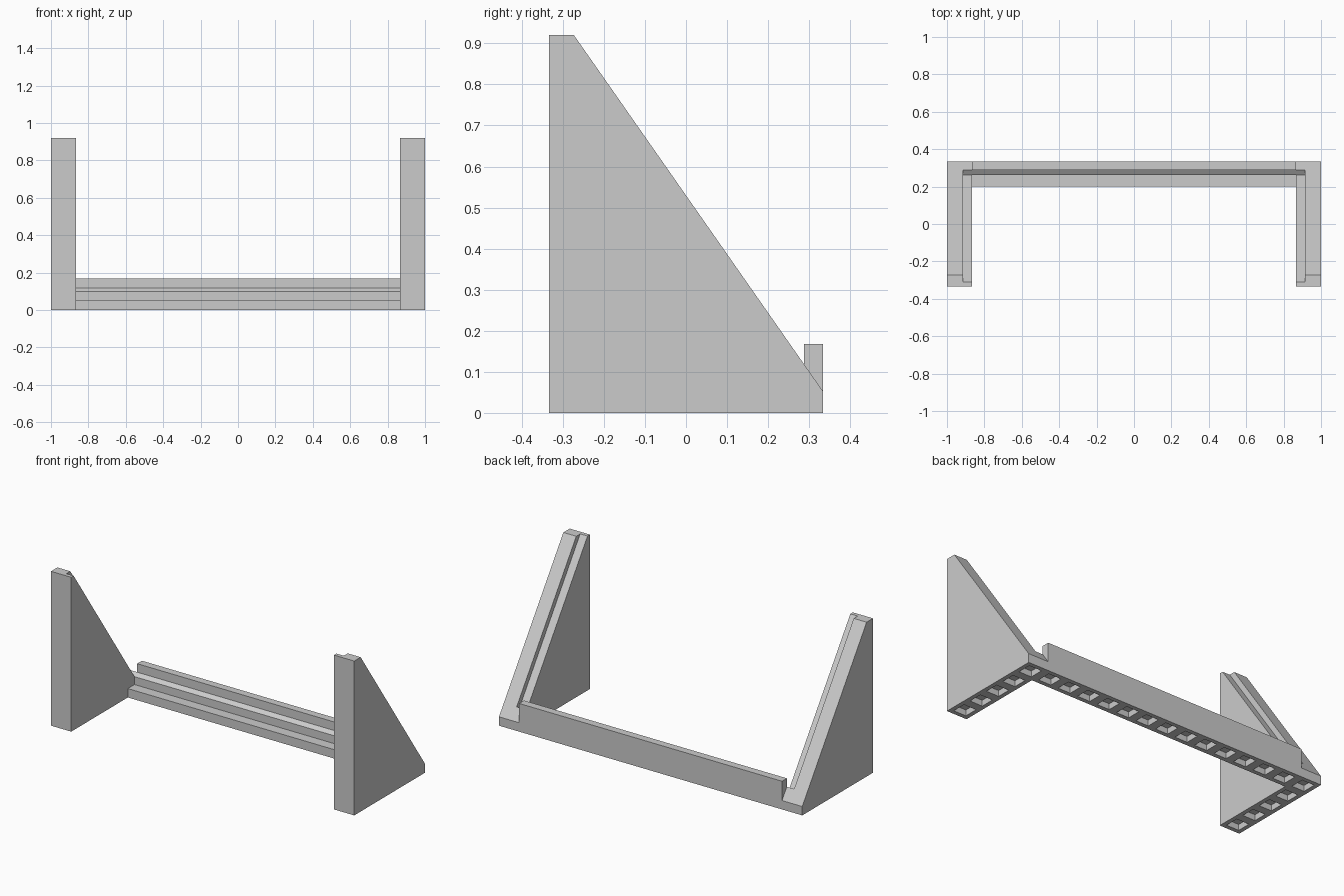
import bpy, bmesh
from mathutils import Vector

if "Cube" in bpy.data.objects:
    bpy.data.objects.remove(bpy.data.objects["Cube"], do_unlink=True)

CELL = 2 / 15            # pitch of the sockets and width of every rail
INNER = 1 - CELL         # inner face of the side supports
DEPTH = 2.5 * CELL       # half of the overall depth
TOP = 0.92
FOOT = 0.053

grey = bpy.data.materials.new("light_grey")
grey.use_nodes = True
grey.diffuse_color = (0.6, 0.6, 0.6, 1)
grey.node_tree.nodes["Principled BSDF"].inputs["Base Color"].default_value = (0.6, 0.6, 0.6, 1)


def finish(name, bm):
    bmesh.ops.recalc_face_normals(bm, faces=bm.faces)
    mesh = bpy.data.meshes.new(name)
    bm.to_mesh(mesh)
    bm.free()
    mesh.materials.append(grey)
    obj = bpy.data.objects.new(name, mesh)
    bpy.context.collection.objects.link(obj)
    return obj


def extrude_profile(name, points, x0, x1):
    """Solid from a (y, z) outline swept from x0 to x1."""
    bm = bmesh.new()
    face = bm.faces.new([bm.verts.new((x0, y, z)) for y, z in points])
    new = bmesh.ops.extrude_face_region(bm, geom=[face])["geom"]
    verts = [v for v in new if isinstance(v, bmesh.types.BMVert)]
    bmesh.ops.translate(bm, verts=verts, vec=(x1 - x0, 0, 0))
    return finish(name, bm)


def socket_cutter(centres, size=0.083, depth=0.035):
    """Row of square pegs that cut the underside sockets."""
    bm = bmesh.new()
    for x, y in centres:
        peg = bmesh.ops.create_cube(bm, size=1)["verts"]
        bmesh.ops.scale(bm, verts=peg, vec=(size, size, 2 * depth))
        bmesh.ops.translate(bm, verts=peg, vec=(x, y, 0))
    return finish("socket_cutter", bm)


def cut(obj, cutter):
    cutter.hide_render = True
    mod = obj.modifiers.new("cut", 'BOOLEAN')
    mod.operation = 'DIFFERENCE'
    mod.solver = 'EXACT'
    mod.object = cutter
    bpy.context.view_layer.objects.active = obj
    bpy.ops.object.modifier_apply(modifier=mod.name)
    bpy.data.objects.remove(cutter, do_unlink=True)


# Sloped seat: direction up the slope, its outward normal, and the ledge corner
slope = Vector((-0.606, TOP - FOOT)).normalized()
normal = Vector((slope.y, -slope.x))
ledge = Vector((0.263, 0.10))
ledge_end = ledge + normal * 0.03

# Triangular side supports with an inner rebate along the slope
support = [(-DEPTH, 0), (DEPTH, 0), (DEPTH, FOOT), (-0.273, TOP), (-DEPTH, TOP)]
rebate = [ledge, ledge + normal * 0.2, ledge + normal * 0.2 + slope * 1.2, ledge + slope * 1.2]
for side, s in (("left", 1), ("right", -1)):
    obj = extrude_profile(side + "_support", support, s * INNER, s)
    cut(obj, extrude_profile("rebate_cutter", rebate, s * 0.8, s * 0.915))
    cut(obj, socket_cutter([(s * 7 * CELL, j * CELL) for j in range(-2, 3)]))

# Back rail with step, tilted ledge and raised lip
rail = [(DEPTH - CELL, 0), (DEPTH, 0), (DEPTH, 0.168), (ledge_end.x, 0.168),
        tuple(ledge_end), tuple(ledge), (ledge.x, FOOT), (DEPTH - CELL, FOOT)]
back_rail = extrude_profile("back_rail", rail, -INNER, INNER)
cut(back_rail, socket_cutter([(i * CELL, 2 * CELL) for i in range(-6, 7)]))
